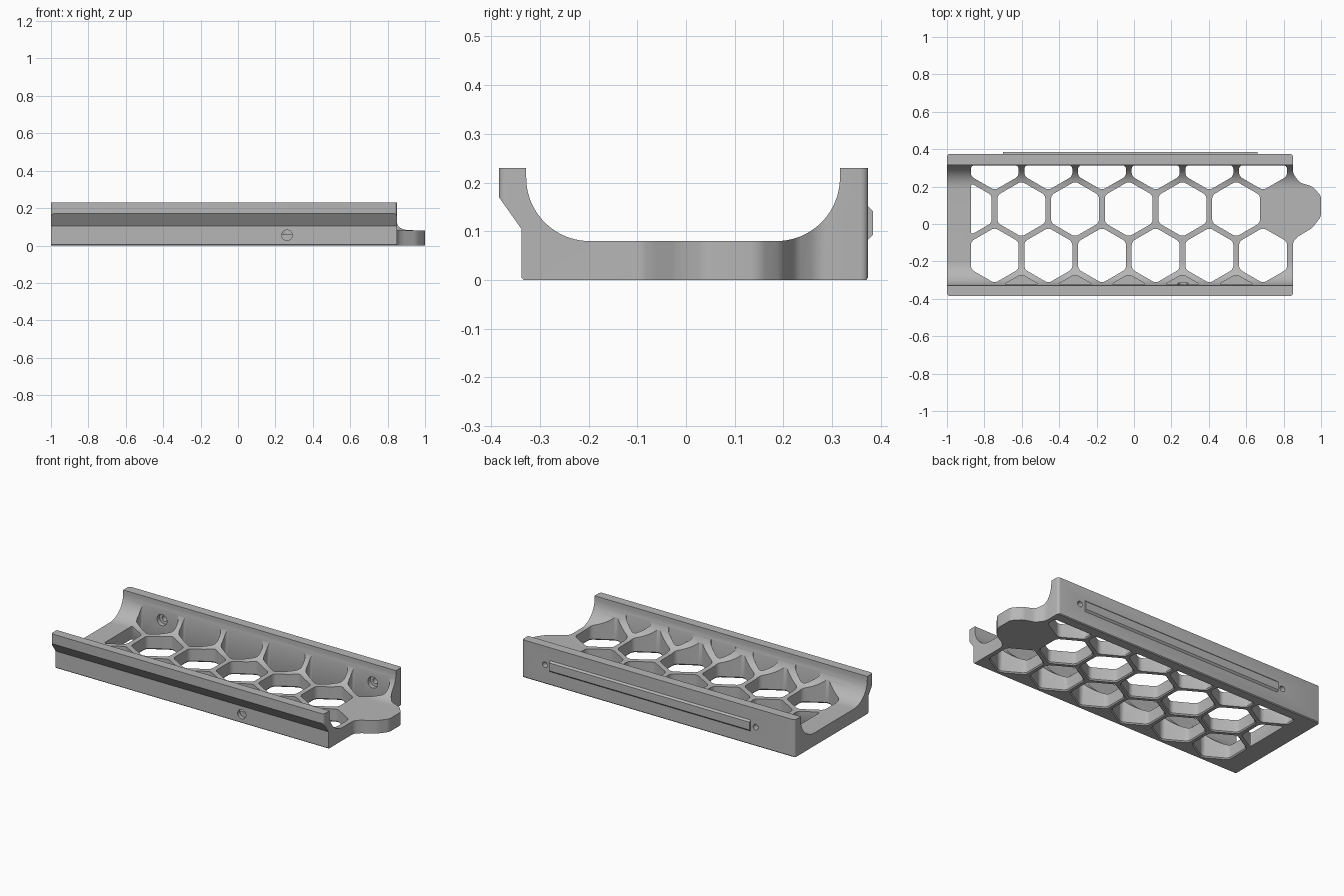
import bpy, bmesh, math
from mathutils import Vector

cube = bpy.data.objects.get("Cube")
if cube:
    bpy.data.objects.remove(cube, do_unlink=True)

grey = bpy.data.materials.new("plain_grey")
grey.use_nodes = True
grey.diffuse_color = (0.47, 0.47, 0.47, 1)
grey.node_tree.nodes["Principled BSDF"].inputs["Base Color"].default_value = (0.47, 0.47, 0.47, 1)

PLACE = {
    "x": lambda u, v, h: (h, u, v),
    "y": lambda u, v, h: (u, h, v),
    "z": lambda u, v, h: (u, v, h),
}


def loft(bm, points, levels, axis):
    """Stack scaled copies of an outline along an axis and close the ends."""
    cu = sum(p[0] for p in points) / len(points)
    cv = sum(p[1] for p in points) / len(points)
    rings = [[bm.verts.new(PLACE[axis](cu + (u - cu) * s, cv + (v - cv) * s, h))
              for u, v in points] for h, s in levels]
    n = len(points)
    for a, b in zip(rings, rings[1:]):
        for i in range(n):
            j = (i + 1) % n
            bm.faces.new((a[i], a[j], b[j], b[i]))
    bm.faces.new(rings[0])
    bm.faces.new(rings[-1])


def make(name, shapes):
    """One object from several (points, levels, axis) lofts."""
    bm = bmesh.new()
    for shape in shapes:
        loft(bm, *shape)
    bmesh.ops.recalc_face_normals(bm, faces=bm.faces[:])
    mesh = bpy.data.meshes.new(name)
    bm.to_mesh(mesh)
    bm.free()
    mesh.materials.append(grey)
    obj = bpy.data.objects.new(name, mesh)
    bpy.context.collection.objects.link(obj)
    return obj


def boolean(obj, tool, operation):
    mod = obj.modifiers.new(tool.name, "BOOLEAN")
    mod.object, mod.operation, mod.solver = tool, operation, "EXACT"
    tool.hide_render = True
    bpy.context.view_layer.objects.active = obj
    bpy.ops.object.modifier_apply(modifier=mod.name)
    bpy.data.objects.remove(tool, do_unlink=True)


def arc(cu, cv, r, start, end, n):
    return [(cu + r * math.cos(math.radians(start + (end - start) * i / n)),
             cv + r * math.sin(math.radians(start + (end - start) * i / n)))
            for i in range(n + 1)]


def rounded(points, radius, clips=()):
    """Trim an outline by half planes, then round its corners."""
    bm = bmesh.new()
    bm.faces.new([bm.verts.new((u, v, 0)) for u, v in points])
    for co, normal in clips:
        bmesh.ops.bisect_plane(bm, geom=bm.verts[:] + bm.edges[:] + bm.faces[:],
                               plane_co=co, plane_no=normal, clear_outer=True)
    bmesh.ops.bevel(bm, geom=bm.verts[:], offset=radius, segments=4,
                    profile=0.5, affect="VERTICES", clamp_overlap=True)
    bm.faces.ensure_lookup_table()
    result = [(v.co.x, v.co.y) for v in bm.faces[0].verts]
    bm.free()
    return result


# Cradle: channel cross-section with curved inner walls
profile = [(-0.333, 0), (0.37, 0), (0.374, 0.005), (0.374, 0.23), (0.316, 0.23)]
profile += arc(0.186, 0.21, 0.13, 0, -90, 20)
profile += arc(-0.198, 0.21, 0.13, -90, -180, 20)
profile += [(-0.328, 0.23), (-0.384, 0.23), (-0.384, 0.17), (-0.338, 0.105), (-0.338, 0.005)]
cradle = make("honeycomb_cradle", [(profile, [(-1.1, 1), (1.1, 1)], "x")])

# Plan outline, with the rounded end tab
plan = [(-1, -0.3845), (0.85, -0.3845), (0.85, -0.095), (0.875, -0.068),
        (0.955, -0.02), (1, 0.04), (1, 0.15), (0.955, 0.2), (0.885, 0.222),
        (0.85, 0.27), (0.85, 0.3745), (-1, 0.3745)]
boolean(cradle, make("plan_cutter", [(rounded(plan, 0.016), [(-0.1, 1), (0.4, 1)], "z")]),
        "INTERSECT")

# Honeycomb openings: rows of (centre y, first x, count, through the floor)
PITCH, RADIUS = 0.287, 0.148
clips = [(Vector((-0.872, 0, 0)), Vector((-1, 0, 0))),
         (Vector((0, 0.313, 0)), Vector((0, 1, 0))),
         (Vector((0, -0.324, 0)), Vector((0, -1, 0)))]
rows = [(0.329, -0.745, 6, True), (0.08, -0.889, 6, True),
        (-0.168, -0.745, 6, True), (-0.417, -0.602, 5, False)]
cells = []
for cy, x0, count, through in rows:
    for i in range(count):
        hexagon = arc(x0 + i * PITCH, cy, RADIUS, 30, 330, 5)
        levels = [(-0.001, 1.05), (0.007, 1), (0.28, 1)] if through else [(0.06, 1), (0.28, 1)]
        cells.append((rounded(hexagon, 0.018, clips), levels, "z"))
boolean(cradle, make("honeycomb_cutter", cells), "DIFFERENCE")

# Counterbored screw holes in the back wall, blind hole in the front wall
holes = [(arc(x, 0.117, 0.034, 0, 345, 23),
          [(0.25, 1), (0.338, 1), (0.339, 0.5), (0.4, 0.5)], "y") for x in (-0.735, 0.695)]
holes.append((arc(0.262, 0.055, 0.028, 0, 345, 23), [(-0.36, 1), (-0.315, 1)], "y"))
boolean(cradle, make("hole_cutter", holes), "DIFFERENCE")

# Long locating rib on the back wall
rib_end = [(0.37, 0.083), (0.374, 0.083), (0.384, 0.093),
           (0.384, 0.141), (0.374, 0.151), (0.37, 0.151)]
rib = make("back_rib", [(rib_end, [(-0.7, 1), (0.66, 1)], "x")])

for obj in (cradle, rib):
    bpy.ops.object.select_all(action="DESELECT")
    obj.select_set(True)
    bpy.context.view_layer.objects.active = obj
    bpy.ops.object.shade_smooth_by_angle(angle=math.radians(30))
